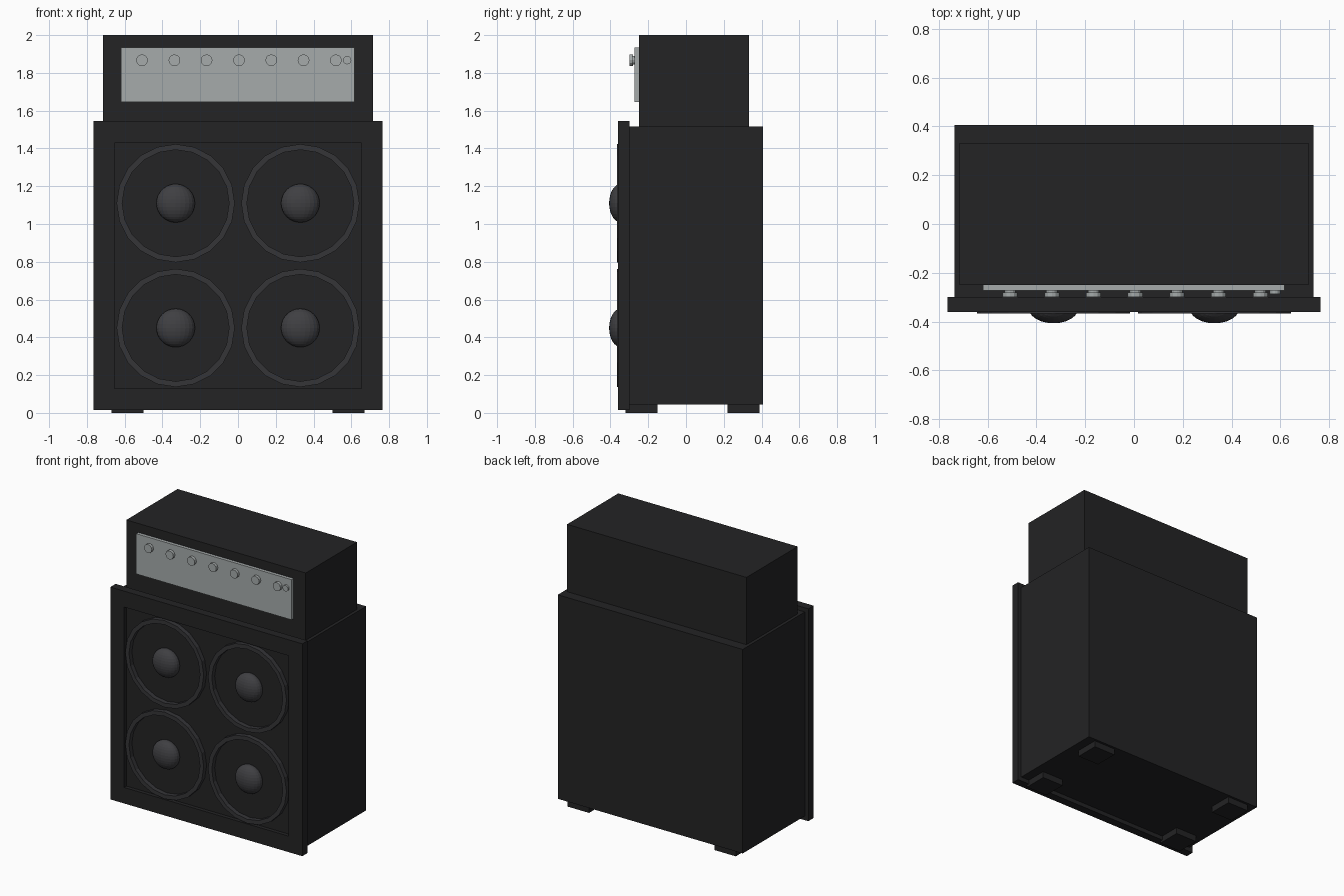
import bpy, bmesh, math
from mathutils import Matrix

if "Cube" in bpy.data.objects:
    bpy.data.objects.remove(bpy.data.objects["Cube"])


def material(name, r, g, b):
    m = bpy.data.materials.new(name)
    m.diffuse_color = (r, g, b, 1)
    m.use_nodes = True
    m.node_tree.nodes["Principled BSDF"].inputs["Base Color"].default_value = m.diffuse_color
    return m


BLACK = material("black_vinyl", 0.017, 0.017, 0.018)
RIM = material("dark_rim", 0.035, 0.035, 0.039)
DOME = material("dome_grey", 0.05, 0.05, 0.055)
METAL = material("brushed_metal", 0.38, 0.41, 0.41)


def finish(name, bm, mat):
    bmesh.ops.recalc_face_normals(bm, faces=bm.faces)
    me = bpy.data.meshes.new(name)
    bm.to_mesh(me)
    bm.free()
    me.materials.append(mat)
    ob = bpy.data.objects.new(name, me)
    bpy.context.collection.objects.link(ob)
    return ob


def box(name, x, y, z, mat=BLACK):
    bm = bmesh.new()
    size = [b - a for a, b in (x, y, z)]
    mid = [(a + b) / 2 for a, b in (x, y, z)]
    bmesh.ops.create_cube(bm, size=1, matrix=Matrix.Translation(mid) @ Matrix.Diagonal((*size, 1)))
    return finish(name, bm, mat)


def loft_frame(name, outer, inner, y0, y1, mat):
    """Ring-shaped plate between two (x, z) outlines, from y0 (front) to y1 (back)."""
    bm = bmesh.new()
    loops = [[bm.verts.new((x, y, z)) for x, z in pts]
             for pts, y in ((outer, y0), (inner, y0), (inner, y1), (outer, y1))]
    n = len(outer)
    for k in range(4):
        a, b = loops[k], loops[(k + 1) % 4]
        for i in range(n):
            j = (i + 1) % n
            bm.faces.new((a[i], a[j], b[j], b[i]))
    return finish(name, bm, mat)


def rect(w, z0, z1):
    return [(-w, z0), (w, z0), (w, z1), (-w, z1)]


def circle(cx, cz, r, n=20):
    return [(cx + r * math.cos(2 * math.pi * i / n), cz + r * math.sin(2 * math.pi * i / n))
            for i in range(n)]


def knob(name, x, z, r, y0, y1):
    bm = bmesh.new()
    mat = Matrix.Translation((x, (y0 + y1) / 2, z)) @ Matrix.Rotation(math.pi / 2, 4, 'X')
    bmesh.ops.create_cone(bm, cap_ends=True, segments=12, radius1=r, radius2=r,
                          depth=y1 - y0, matrix=mat)
    return finish(name, bm, METAL)


# Speaker cabinet: body, front frame and recessed baffle
box("cabinet_body", (-0.737, 0.737), (-0.30, 0.407), (0.045, 1.515))
loft_frame("front_frame", rect(0.765, 0.015, 1.545), rect(0.655, 0.13, 1.43), -0.36, -0.30, BLACK)
box("speaker_baffle", (-0.655, 0.655), (-0.333, -0.30), (0.13, 1.43))

# Four speakers, each a rim and a flattened dust cap
for cx in (-0.33, 0.33):
    for cz in (0.45, 1.11):
        loft_frame("speaker_rim", circle(cx, cz, 0.313), circle(cx, cz, 0.283), -0.366, -0.325, RIM)
        bm = bmesh.new()
        bmesh.ops.create_uvsphere(bm, u_segments=24, v_segments=16, radius=1,
                                  matrix=Matrix.Translation((cx, -0.345, cz))
                                  @ Matrix.Diagonal((0.102, 0.062, 0.102, 1)))
        finish("speaker_dust_cap", bm, DOME)

# Feet
for x in ((-0.67, -0.50), (0.50, 0.67)):
    for y in ((-0.32, -0.15), (0.22, 0.39)):
        box("foot", x, y, (0, 0.045))

# Amplifier head with its control panel
box("amp_head", (-0.715, 0.715), (-0.25, 0.333), (1.515, 2.0))
box("control_panel", (-0.62, 0.617), (-0.273, -0.25), (1.645, 1.935), METAL)

# Knobs: a narrow shaft with a wider cap, plus a small switch
for i in range(7):
    x = -0.508 + i * 0.171
    knob("knob_shaft", x, 1.867, 0.023, -0.285, -0.27)
    knob("knob_cap", x, 1.867, 0.031, -0.30, -0.28)
knob("power_switch", 0.578, 1.867, 0.022, -0.287, -0.27)
